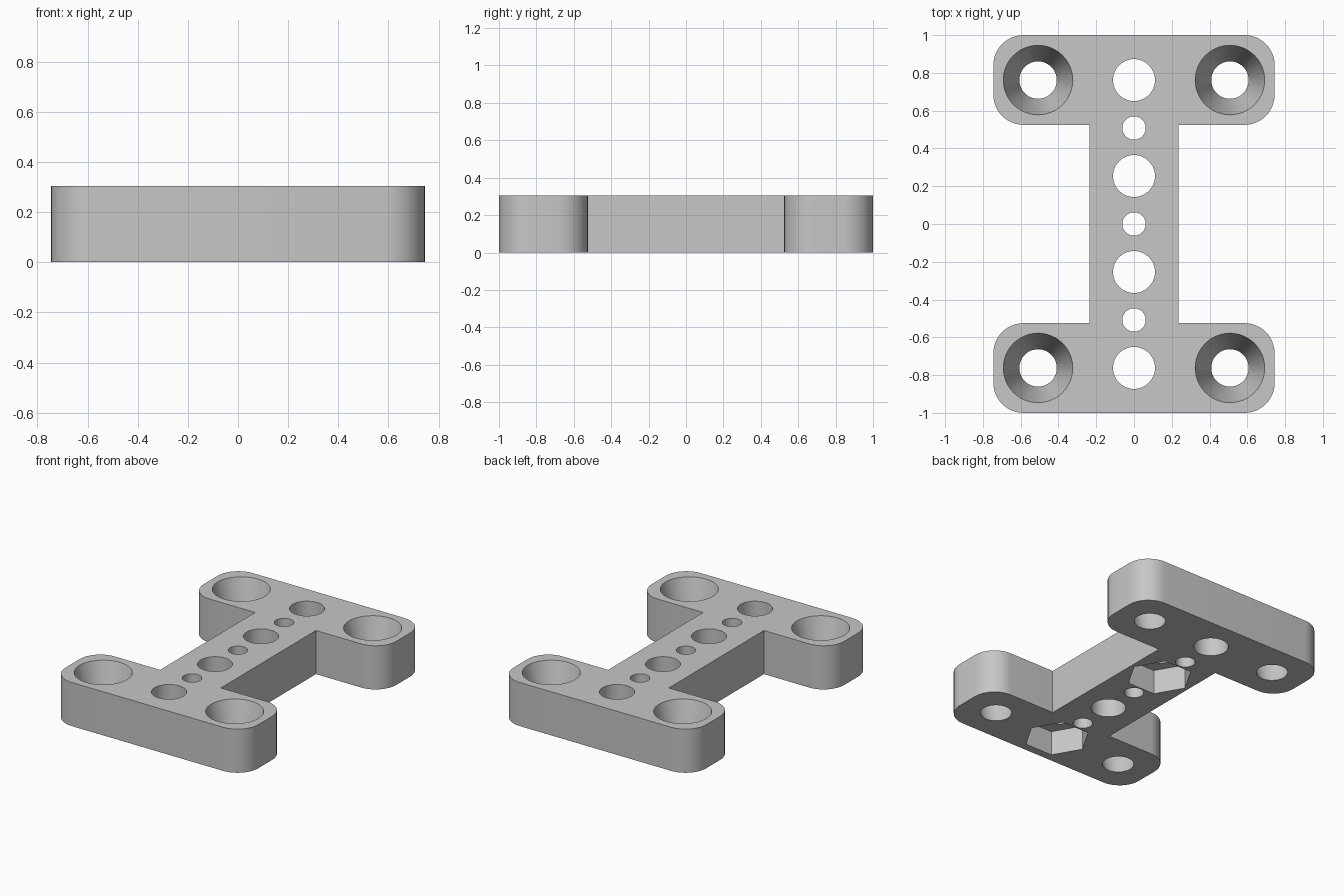
import bpy, bmesh, math

cube = bpy.data.objects.get("Cube")
if cube:
    bpy.data.objects.remove(cube, do_unlink=True)

HEIGHT = 0.305
HALF_X, HALF_Y = 0.745, 1.0      # outer extents
WEB, ARM = 0.235, 0.525          # web half width, inner edge of the arms
CORNER = 0.16
PITCH = 0.254                    # spacing of the hole row

grey = bpy.data.materials.new("plain grey")
grey.use_nodes = True
colour = (0.57, 0.57, 0.57, 1)
grey.diffuse_color = colour
grey.node_tree.nodes["Principled BSDF"].inputs["Base Color"].default_value = colour


def arc(cx, cy, start, steps=12):
    """Quarter circle, counter-clockwise from the start angle."""
    angles = [math.radians(start + 90 * i / steps) for i in range(steps + 1)]
    return [(cx + CORNER * math.cos(a), cy + CORNER * math.sin(a)) for a in angles]


# Plate: an I-shaped outline with rounded arm corners, extruded upwards
right_end = HALF_X - CORNER
upper = [(WEB, ARM)]
upper += arc(right_end, ARM + CORNER, -90)
upper += arc(right_end, HALF_Y - CORNER, 0)
upper += arc(-right_end, HALF_Y - CORNER, 90)
upper += arc(-right_end, ARM + CORNER, 180)
upper += [(-WEB, ARM)]
outline = upper + [(-x, -y) for x, y in upper]

bm = bmesh.new()
base = bm.faces.new([bm.verts.new((x, y, 0)) for x, y in outline])
top = bmesh.ops.extrude_face_region(bm, geom=[base])["geom"]
bmesh.ops.translate(bm, vec=(0, 0, HEIGHT),
                    verts=[v for v in top if isinstance(v, bmesh.types.BMVert)])
bmesh.ops.recalc_face_normals(bm, faces=bm.faces)
mesh = bpy.data.meshes.new("mounting_plate")
bm.to_mesh(mesh)
bm.free()
mesh.materials.append(grey)
plate = bpy.data.objects.new("mounting_plate", mesh)
bpy.context.collection.objects.link(plate)


def cut(x, y, r_low, r_high, z_low, z_high, sides=48):
    """Subtract a straight or tapered prism from the plate."""
    bpy.ops.mesh.primitive_cone_add(
        vertices=sides, radius1=r_low, radius2=r_high, depth=z_high - z_low,
        location=(x, y, (z_low + z_high) / 2),
        rotation=(0, 0, math.radians(90 if sides == 6 else 0)))
    cutter = bpy.context.object
    cutter.hide_render = True
    cutter.data.materials.append(grey)
    bpy.ops.object.select_all(action="DESELECT")
    bpy.context.view_layer.objects.active = plate
    plate.select_set(True)
    mod = plate.modifiers.new("cut", "BOOLEAN")
    mod.operation = "DIFFERENCE"
    mod.solver = "EXACT"
    mod.object = cutter
    bpy.ops.object.modifier_apply(modifier=mod.name)
    bpy.data.objects.remove(cutter, do_unlink=True)


# Row of alternating large and small through holes along the web
for i in range(-3, 4):
    r = 0.111 if i % 2 else 0.062
    cut(0, i * PITCH, r, r, -0.1, HEIGHT + 0.1)

# Tapered screw holes in the four arms, run past both faces at the same slope
r_bottom, r_top = 0.099, 0.184
extra = 0.02
grow = (r_top - r_bottom) * extra / HEIGHT
for sx in (-1, 1):
    for sy in (-1, 1):
        cut(sx * 2 * PITCH, sy * 3 * PITCH, r_bottom - grow, r_top + grow,
            -extra, HEIGHT + extra)

# Hexagonal nut pockets in the underside
for i in (-3, 1):
    cut(0, i * PITCH, 0.21, 0.21, -0.1, 0.17, sides=6)

bpy.ops.object.shade_smooth_by_angle(angle=math.radians(30))
